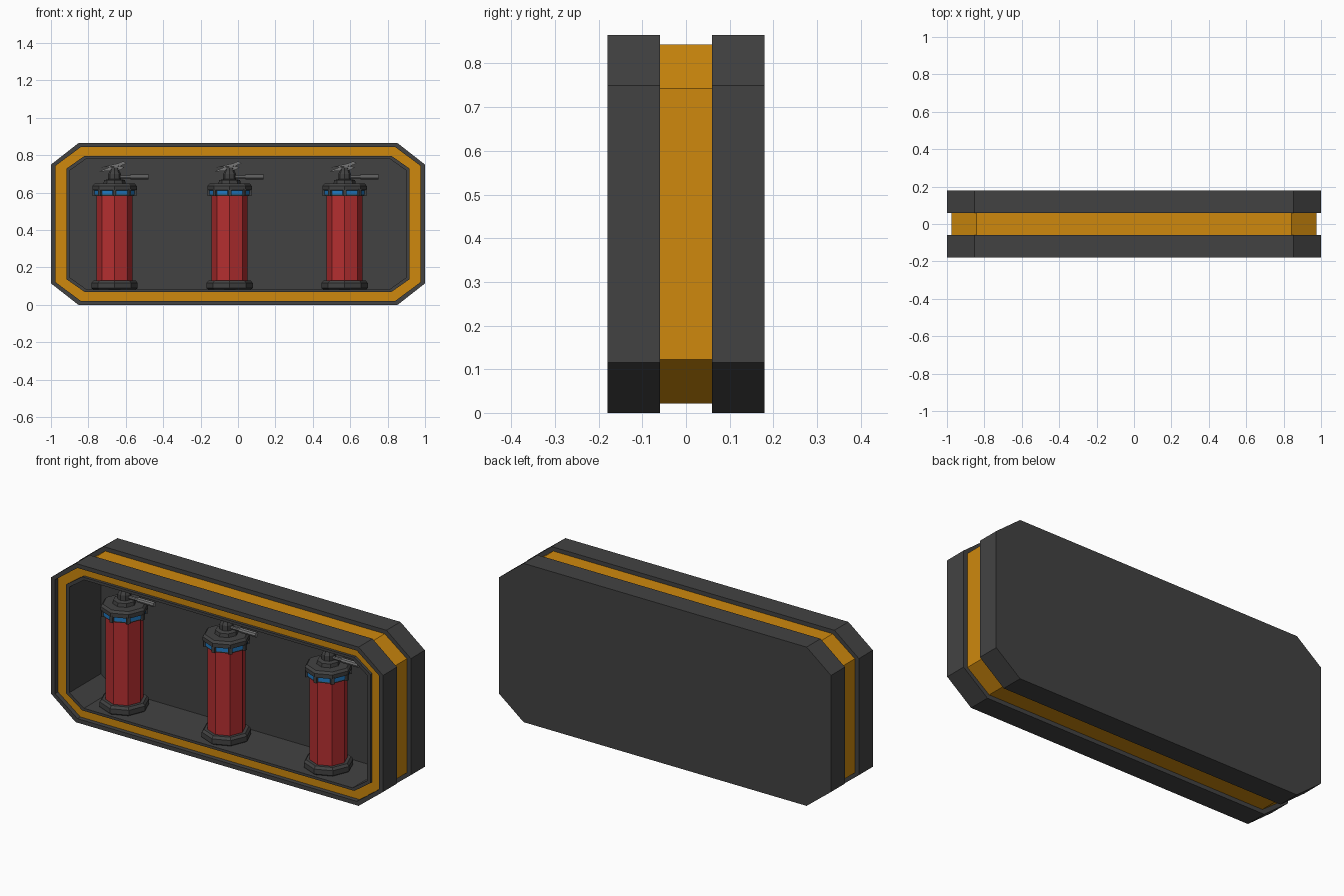
import bpy, bmesh, math
from mathutils import Vector, Matrix

if "Cube" in bpy.data.objects:
    bpy.data.objects.remove(bpy.data.objects["Cube"])


def material(name, rgb):
    m = bpy.data.materials.new(name)
    m.diffuse_color = (*rgb, 1)
    m.use_nodes = True
    m.node_tree.nodes["Principled BSDF"].inputs["Base Color"].default_value = m.diffuse_color
    return m


DARK = material("dark grey", (0.055, 0.055, 0.055))
ORANGE = material("orange", (0.62, 0.25, 0.004))
RED = material("red", (0.46, 0.028, 0.03))
BLUE = material("blue", (0.015, 0.2, 0.55))
GREY = material("mid grey", (0.18, 0.18, 0.18))


def loft(name, loops, mat, cap_start=False, cap_end=False, closed=False):
    """Skin a series of equal-length point loops."""
    bm = bmesh.new()
    rings = [[bm.verts.new(p) for p in lp] for lp in loops]
    n = len(rings[0])
    pairs = list(zip(rings, rings[1:])) + ([(rings[-1], rings[0])] if closed else [])
    for a, b in pairs:
        for i in range(n):
            j = (i + 1) % n
            bm.faces.new((a[i], a[j], b[j], b[i]))
    if cap_start:
        bm.faces.new(rings[0][::-1])
    if cap_end:
        bm.faces.new(rings[-1])
    bmesh.ops.recalc_face_normals(bm, faces=bm.faces)
    me = bpy.data.meshes.new(name)
    bm.to_mesh(me)
    bm.free()
    me.materials.append(mat)
    ob = bpy.data.objects.new(name, me)
    bpy.context.collection.objects.link(ob)
    return ob


def outline(half, z0, z1, cx, cz, y):
    """Rectangle with chamfered corners in the xz plane."""
    return [(half - cx, y, z0), (half, y, z0 + cz), (half, y, z1 - cz), (half - cx, y, z1),
            (cx - half, y, z1), (-half, y, z1 - cz), (-half, y, z0 + cz), (cx - half, y, z0)]


def outer(y): return outline(1.0, 0.0, 0.865, 0.147, 0.115, y)
def band(y): return outline(0.976, 0.022, 0.843, 0.134, 0.1, y)
def lip(y): return outline(0.917, 0.069, 0.797, 0.097, 0.068, y)
def inner(y): return outline(0.897, 0.083, 0.782, 0.087, 0.062, y)


# Case: rear shell, orange waist band, front shell, front trim, alcove
loft("rear_shell", [band(0.06), outer(0.06), outer(0.18)], DARK, cap_end=True)
loft("waist_band", [band(0.06), band(-0.06)], ORANGE)
loft("front_shell", [band(-0.06), outer(-0.06), outer(-0.18), band(-0.18), band(-0.155)], DARK)
loft("front_trim", [band(-0.155), lip(-0.155)], ORANGE)
alcove = loft("alcove", [lip(-0.155), lip(-0.17), inner(-0.17), inner(0.10)], DARK, cap_end=True)
alcove.data.flip_normals() if alcove.data.polygons[-1].normal.y > 0 else None


def turned(name, profile, c, mat, n=8):
    """Stack of n-sided rings from (radius, z) pairs around a vertical axis."""
    loops = [[(c.x + r * math.cos(math.tau * i / n), c.y + r * math.sin(math.tau * i / n), z)
              for i in range(n)] for r, z in profile]
    return loft(name, loops, mat, True, True)


def prism(name, pts, c, y0, y1, mat):
    """Extrude an xz outline along y."""
    return loft(name, [[(c.x + x, c.y + y, z) for x, z in pts] for y in (y0, y1)], mat, True, True)


def rod(name, x0, x1, r, z, c, mat, n=8):
    loops = [[(c.x + x, c.y + r * math.cos(math.tau * i / n), z + r * math.sin(math.tau * i / n))
              for i in range(n)] for x in (x0, x1)]
    return loft(name, loops, mat, True, True)


def plate(name, c, ang, dist, w, z0, z1, t, mat):
    """Thin plate standing on one facet of the collar."""
    d = Vector((math.cos(ang), math.sin(ang), 0))
    s = Vector((-d.y, d.x, 0))
    loops = [[c + d * q + s * a + Vector((0, 0, z)) for a, z in
              ((-w, z0), (w, z0), (w, z1), (-w, z1))] for q in (dist, dist + t)]
    return loft(name, loops, mat, True, True)


# Three extinguishers
for k, x in enumerate((-0.66, -0.045, 0.57), 1):
    c = Vector((x, -0.035, 0))
    turned(f"foot_{k}", [(0.115, 0.083), (0.124, 0.09), (0.124, 0.117), (0.113, 0.13)], c, DARK)
    turned(f"tank_{k}", [(0.096, 0.12), (0.096, 0.59)], c, RED)
    turned(f"collar_{k}", [(0.108, 0.583), (0.108, 0.612), (0.119, 0.614), (0.119, 0.636),
                           (0.108, 0.648)], c, DARK)
    for i in range(8):
        a = math.tau * (i + 0.5) / 8
        apothem = 0.108 * math.cos(math.pi / 8)
        plate(f"collar_window_{k}_{i}", c, a, apothem - 0.002, 0.031, 0.591, 0.611, 0.005, BLUE)
        # dark clip over each collar corner
        plate(f"collar_clip_{k}_{i}", c, math.tau * i / 8, 0.100, 0.009, 0.583, 0.62, 0.017, DARK)
    # Valve head
    turned(f"neck_{k}", [(0.06, 0.645), (0.056, 0.667), (0.034, 0.672), (0.034, 0.70),
                         (0.026, 0.715), (0.022, 0.735)], c, DARK)
    # Nozzle
    rod(f"nozzle_stem_{k}", 0.02, 0.095, 0.009, 0.685, c, GREY)
    rod(f"nozzle_tip_{k}", 0.085, 0.182, 0.014, 0.685, c, GREY)
    # Squeeze levers
    prism(f"lower_lever_{k}", [(-0.085, 0.712), (0.03, 0.722), (0.055, 0.735), (0.03, 0.742),
                               (-0.03, 0.736)], c, -0.014, 0.014, GREY)
    prism(f"upper_lever_{k}", [(-0.075, 0.735), (0.03, 0.742), (0.065, 0.757), (0.045, 0.768),
                               (0.02, 0.757)], c, -0.014, 0.014, GREY)
